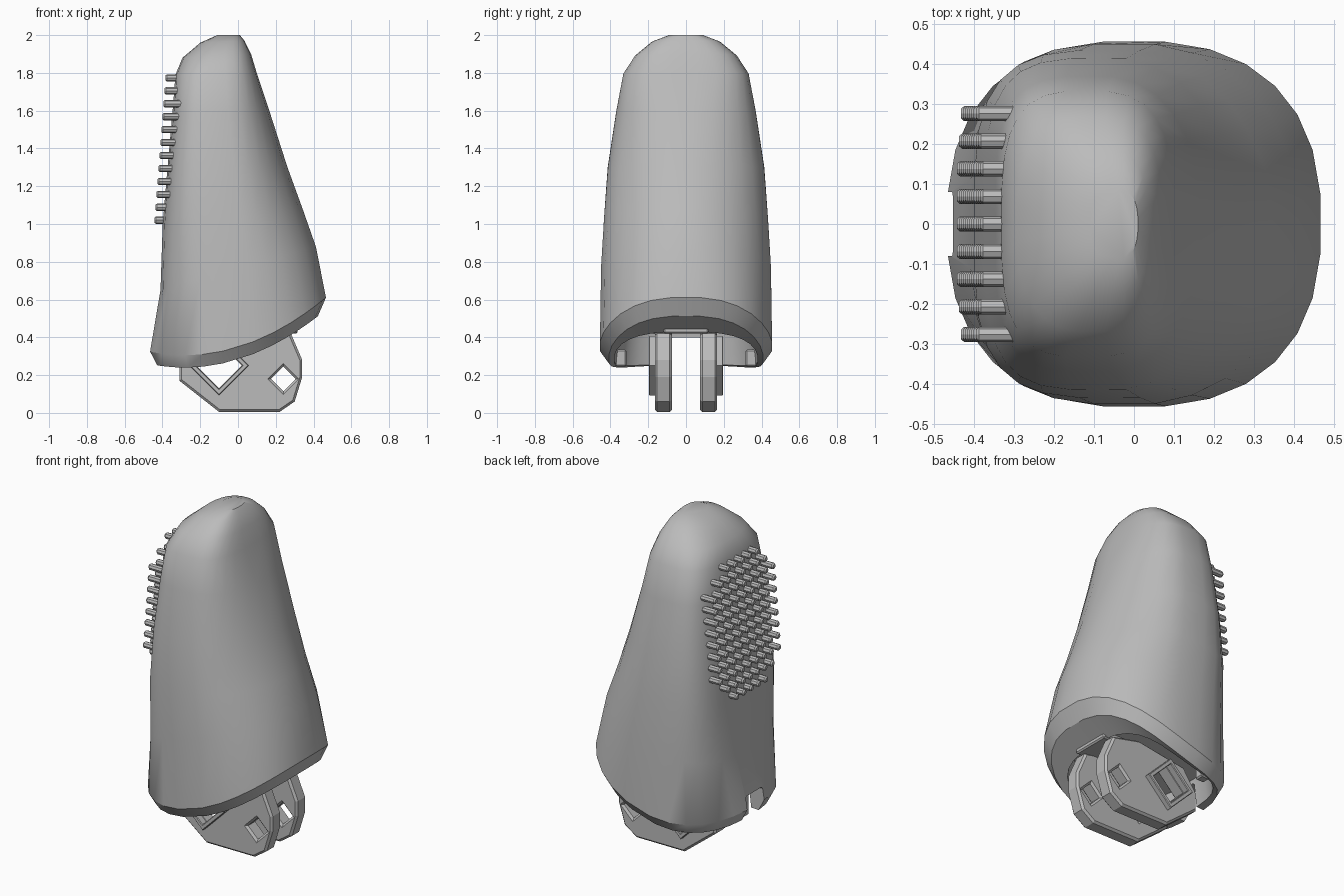
import bpy, bmesh, math
from mathutils import Matrix

cube = bpy.data.objects.get("Cube")
if cube:
    bpy.data.objects.remove(cube, do_unlink=True)

grey = bpy.data.materials.new("mid grey")
grey.use_nodes = True
COLOUR = (0.5, 0.5, 0.5, 1)
grey.diffuse_color = COLOUR
grey.node_tree.nodes["Principled BSDF"].inputs["Base Color"].default_value = COLOUR


def add_object(name, mesh, angle=None):
    obj = bpy.data.objects.new(name, mesh)
    bpy.context.collection.objects.link(obj)
    mesh.materials.clear()
    mesh.materials.append(grey)
    if angle:
        bpy.ops.object.select_all(action="DESELECT")
        obj.select_set(True)
        bpy.context.view_layer.objects.active = obj
        bpy.ops.object.shade_smooth_by_angle(angle=math.radians(angle))
    return obj


def from_bmesh(name, bm, angle=None):
    bmesh.ops.recalc_face_normals(bm, faces=bm.faces)
    mesh = bpy.data.meshes.new(name)
    bm.to_mesh(mesh)
    bm.free()
    return add_object(name, mesh, angle)


def box(name, centre, size, chamfer):
    bm = bmesh.new()
    bmesh.ops.create_cube(bm, size=1, matrix=Matrix.Translation(centre) @ Matrix.Diagonal((*size, 1)))
    bmesh.ops.bevel(bm, geom=bm.edges[:], offset=chamfer, segments=1, affect="EDGES")
    return from_bmesh(name, bm)


# Fingertip shell: rounded rings, squarer on the studded side, lofted to the tip
SIDES = 28


def base_height(x):
    return 0.24 + 0.55 * (x + 0.28) ** 2


def ring(bm, x0, x1, half_y, power_left, power_right, height):
    verts = []
    for i in range(SIDES):
        a = math.tau * (i + 0.5) / SIDES
        c, s = math.cos(a), math.sin(a)
        power = power_left if c < 0 else power_right
        u = math.copysign(abs(c) ** (2 / power), c)
        v = math.copysign(abs(s) ** (2 / power), s)
        x = (x0 + x1) / 2 + u * (x1 - x0) / 2
        verts.append(bm.verts.new((x, v * half_y, height(x, (u + 1) / 2))))
    return verts


bm = bmesh.new()
rings = []
# recess ceiling, inner lip, outer lip, widest edge: these follow the curved base
for x0, x1, half_y, power, lift in (
        (-0.36, 0.26, 0.36, 3, 0.18), (-0.38, 0.29, 0.38, 3, 0.01),
        (-0.43, 0.425, 0.41, 2.6, 0.0), (-0.468, 0.468, 0.458, 2.45, 0.065)):
    rings.append(ring(bm, x0, x1, half_y, power, power, lambda x, t: base_height(x) + lift))
# body: left x, right x, left z, right z, half depth, left and right squareness
for x0, x1, z0, z1, half_y, left, right in (
        (-0.412, 0.415, 0.65, 0.88, 0.452, 3.1, 2.1), (-0.4, 0.348, 1.0, 1.07, 0.436, 3.6, 1.95),
        (-0.374, 0.264, 1.3, 1.3, 0.416, 3.8, 2.0), (-0.347, 0.167, 1.6, 1.6, 0.37, 3.7, 2.3),
        (-0.332, 0.1, 1.79, 1.8, 0.333, 3.2, 3), (-0.295, 0.07, 1.88, 1.9, 0.27, 2.5, 3),
        (-0.2, 0.035, 1.96, 1.97, 0.18, 2.3, 3), (-0.11, 0.01, 2.0, 2.0, 0.09, 2.3, 2.6)):
    rings.append(ring(bm, x0, x1, half_y, left, right, lambda x, t: z0 + (z1 - z0) * t))
for low, high in zip(rings, rings[1:]):
    for i in range(SIDES):
        j = (i + 1) % SIDES
        bm.faces.new((low[i], low[j], high[j], high[i]))
bm.faces.new(rings[0])
bm.faces.new(rings[-1])
shell = from_bmesh("fingertip_shell", bm, 32)

# Slot through the wall between the lugs
cutter = box("slot_cutter", (-0.42, 0, 0.27), (0.2, 0.16, 0.26), 0.01)
cutter.hide_render = True
cutter.hide_viewport = True
slot = shell.modifiers.new("slot", "BOOLEAN")
slot.operation = "DIFFERENCE"
slot.object = cutter

# Grip studs: square grid with its corners trimmed to an octagonal patch
bm = bmesh.new()
ROWS, PITCH, RADIUS, LENGTH = 12, 0.069, 0.019, 0.1
for col in range(-4, 5):
    trim = max(0, abs(col) - 2)
    for row in range(trim, ROWS - trim):
        y, z = col * PITCH, 1.02 + row * 0.0685
        tip = -0.443 + (z - 1.02) * 0.077
        turn = Matrix.Rotation(-math.pi / 2, 4, "Y")
        bmesh.ops.create_cone(bm, cap_ends=True, segments=8, radius1=RADIUS, radius2=RADIUS,
                              depth=LENGTH, matrix=Matrix.Translation(
                                  (tip + 0.008 + LENGTH / 2, y, z)) @ turn)
        bmesh.ops.create_cone(bm, cap_ends=True, segments=8, radius1=RADIUS, radius2=0.012,
                              depth=0.008, matrix=Matrix.Translation((tip + 0.004, y, z)) @ turn)
from_bmesh("grip_studs", bm)


# Flat plates standing in the xz plane, with holes, from filled curves
def diamond(x, z, r):
    return [(x - r, z), (x, z - r), (x + r, z), (x, z + r)]


def plate(name, outlines, y, half_thick, chamfer):
    curve = bpy.data.curves.new(name, "CURVE")
    curve.dimensions = "2D"
    curve.fill_mode = "BOTH"
    curve.extrude = half_thick - chamfer
    curve.bevel_depth = chamfer
    curve.bevel_resolution = 0
    curve.offset = -chamfer
    for points in outlines:
        spline = curve.splines.new("POLY")
        spline.points.add(len(points) - 1)
        for p, (x, z) in zip(spline.points, points):
            p.co = (x, z, 0, 1)
        spline.use_cyclic_u = True
        spline.use_smooth = False
    helper = bpy.data.objects.new(name + "_curve", curve)
    bpy.context.collection.objects.link(helper)
    graph = bpy.context.evaluated_depsgraph_get()
    mesh = bpy.data.meshes.new_from_object(helper.evaluated_get(graph))
    bpy.data.objects.remove(helper, do_unlink=True)
    mesh.transform(Matrix.Translation((0, y, 0)) @ Matrix.Rotation(math.pi / 2, 4, "X"))
    mesh.shade_flat()
    mesh.name = name
    add_object(name, mesh)


lug = [(-0.31, 0.28), (-0.31, 0.17), (-0.1, 0.005), (0.22, 0.005), (0.3, 0.06),
       (0.34, 0.19), (0.34, 0.28), (0.28, 0.42), (0.1, 0.46), (-0.22, 0.41)]
for side, label in ((-1, "front"), (1, "back")):
    plate(label + "_hinge_lug", [lug, diamond(0.24, 0.18, 0.065), diamond(-0.1, 0.25, 0.12)],
          side * 0.12, 0.045, 0.012)
    plate(label + "_socket_frame", [diamond(-0.1, 0.25, 0.157), diamond(-0.1, 0.25, 0.122)],
          side * 0.175, 0.022, 0.004)

# Cross tab over the lugs and small stops inside the lip
box("cross_tab", (0.22, 0, 0.445), (0.19, 0.24, 0.05), 0.008)
for side, label in ((-1, "front"), (1, "back")):
    box(label + "_lip_stop", (-0.2, side * 0.345, 0.29), (0.06, 0.06, 0.09), 0.008)
